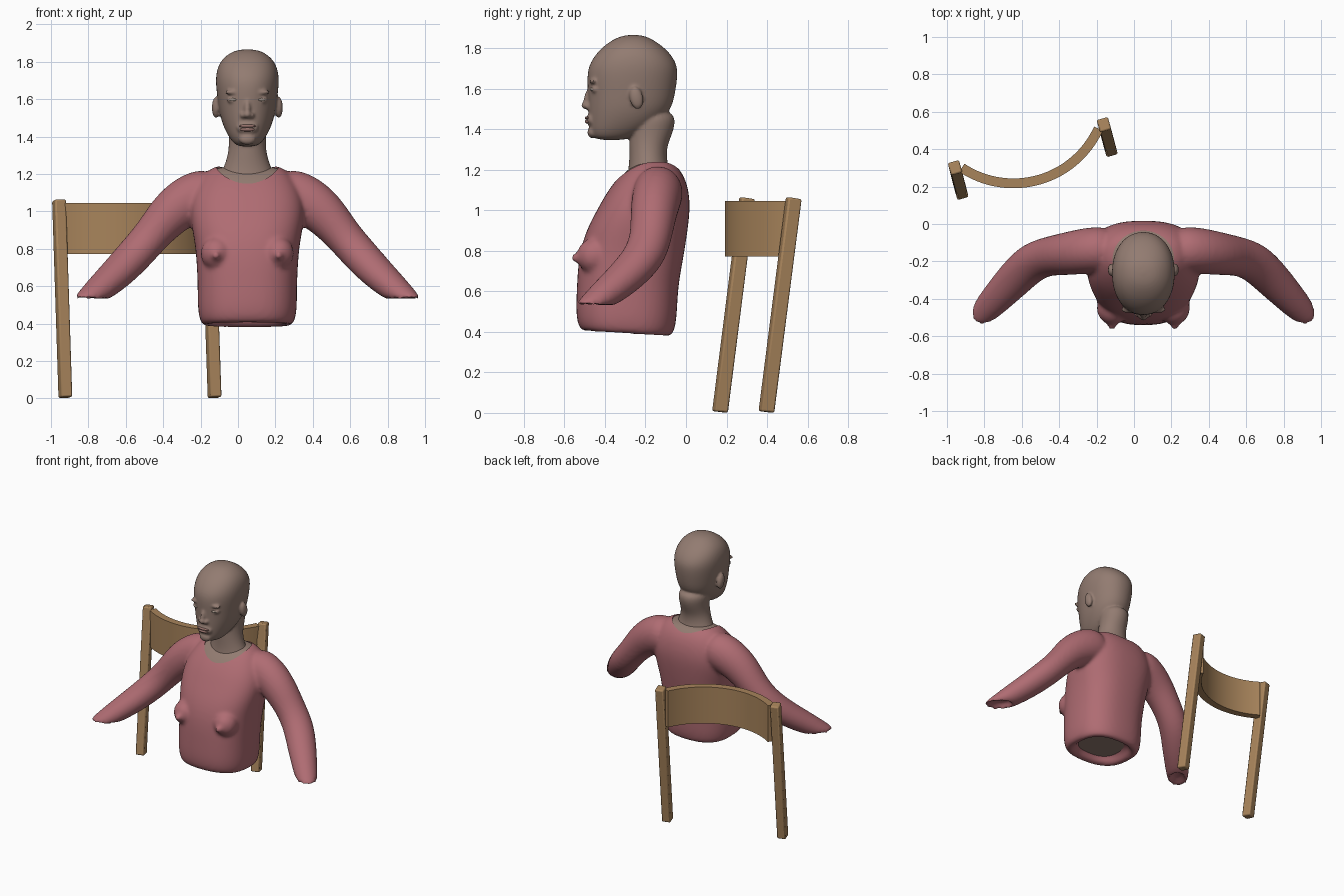
import bpy, bmesh, math
from mathutils import Vector, Matrix

if "Cube" in bpy.data.objects:
    bpy.data.objects.remove(bpy.data.objects["Cube"])

CX = 0.05  # middle plane of the figure
UP = Vector((0, 0, 1))


def material(name, rgb):
    m = bpy.data.materials.new(name)
    m.use_nodes = True
    m.diffuse_color = (*rgb, 1)
    bsdf = m.node_tree.nodes["Principled BSDF"]
    bsdf.inputs["Base Color"].default_value = (*rgb, 1)
    bsdf.inputs["Roughness"].default_value = 0.8
    return m


SKIN = material("brown skin", (0.29, 0.20, 0.165))
SHIRT = material("rose knit", (0.43, 0.15, 0.17))
WOOD = material("oak wood", (0.39, 0.23, 0.105))
LIP = material("lip pink", (0.30, 0.165, 0.145))
EYE = material("eye grey", (0.36, 0.29, 0.24))


def oval(c, u, v, power=2.0, count=28):
    """Closed superellipse ring spanned by the half axes u and v."""
    pts = []
    for i in range(count):
        a = math.tau * i / count
        ca, sa = math.cos(a), math.sin(a)
        pts.append(Vector(c) + u * math.copysign(abs(ca) ** (2 / power), ca)
                   + v * math.copysign(abs(sa) ** (2 / power), sa))
    return pts


def level(z, half, front, back, power=2.3, tilt=0.0):
    """Ring lying across the body at one height."""
    d = (back - front) / 2
    return oval((CX, (front + back) / 2, z), Vector((half, 0, 0)),
                Vector((0, d, tilt * d)), power)


def inner(ring, scale, shift):
    c = sum(ring, Vector()) / len(ring)
    return [c + (p - c) * scale + shift for p in ring]


def loft(bm, rings):
    rows = [[bm.verts.new(p) for p in r] for r in rings]
    n = len(rows[0])
    for a, b in zip(rows, rows[1:]):
        for i in range(n):
            bm.faces.new((a[i], a[(i + 1) % n], b[(i + 1) % n], b[i]))
    bm.faces.new(rows[0][::-1])
    bm.faces.new(rows[-1])


def blob(bm, c, r, tilt=0.0):
    m = (Matrix.Translation((CX + c[0], c[1], c[2])) @ Matrix.Rotation(tilt, 4, 'X')
         @ Matrix.Diagonal((*r, 1)))
    bmesh.ops.create_icosphere(bm, subdivisions=3, radius=1, matrix=m)


def pair(bm, c, r, tilt=0.0):
    for s in (-1, 1):
        blob(bm, (s * c[0], c[1], c[2]), r, tilt)


def finish(bm, name, mat, angle=50):
    bmesh.ops.recalc_face_normals(bm, faces=bm.faces)
    me = bpy.data.meshes.new(name)
    bm.to_mesh(me)
    bm.free()
    ob = bpy.data.objects.new(name, me)
    bpy.context.collection.objects.link(ob)
    me.materials.append(mat)
    smooth(ob, angle)
    return ob


def smooth(ob, angle=50):
    bpy.ops.object.select_all(action='DESELECT')
    ob.select_set(True)
    bpy.context.view_layer.objects.active = ob
    bpy.ops.object.shade_smooth_by_angle(angle=math.radians(angle))


def bake(ob, mat):
    ev = ob.evaluated_get(bpy.context.evaluated_depsgraph_get())
    me = bpy.data.meshes.new_from_object(ev)
    ob.modifiers.clear()
    ob.data = me
    me.materials.clear()
    me.materials.append(mat)
    smooth(ob)


def fuse(ob, voxel, passes, mat):
    """Melt overlapping volumes into one soft skin."""
    ob.modifiers.new("Round", 'SUBSURF').levels = 2
    r = ob.modifiers.new("Fuse", 'REMESH')
    r.mode, r.voxel_size = 'VOXEL', voxel
    s = ob.modifiers.new("Soften", 'SMOOTH')
    s.factor, s.iterations = 0.5, passes
    bake(ob, mat)


# Shirt: torso with a hollow hem
bm = bmesh.new()
hem = level(0.385, 0.24, -0.51, -0.07, 2.6, -0.07)
torso = [(0.43, 0.26, -0.535, -0.05), (0.5, 0.267, -0.545, -0.043),
         (0.62, 0.267, -0.54, -0.038), (0.72, 0.272, -0.535, -0.02),
         (0.82, 0.28, -0.52, -0.003), (0.92, 0.3, -0.485, 0.012),
         (1.02, 0.31, -0.43, 0.022), (1.1, 0.29, -0.385, 0.014),
         (1.17, 0.25, -0.33, -0.008), (1.22, 0.21, -0.275, -0.045),
         (1.25, 0.16, -0.22, -0.09)]
loft(bm, [inner(hem, 0.72, UP * 0.09), inner(hem, 0.76, UP * 0.01), hem]
     + [level(*t, power=2.5) for t in torso])
pair(bm, (0.165, -0.45, 0.775), (0.085, 0.09, 0.09))
pair(bm, (0.168, -0.535, 0.765), (0.025, 0.032, 0.025))

# Shirt: sleeves (centre, width, height, how far the section turns level)
sleeve = [((0.14, -0.13, 1.12), 0.12, 0.125, 0), ((0.29, -0.14, 1.08), 0.125, 0.14, 0),
          ((0.41, -0.16, 0.995), 0.115, 0.122, 0), ((0.50, -0.17, 0.885), 0.105, 0.1, 0),
          ((0.595, -0.20, 0.775), 0.108, 0.098, 0), ((0.69, -0.295, 0.675), 0.1, 0.088, 0),
          ((0.765, -0.375, 0.605), 0.088, 0.082, 0.3), ((0.84, -0.455, 0.53), 0.075, 0.12, 1)]
for s in (-1, 1):
    mids = [Vector((CX + s * c[0], c[1], c[2])) for c, *_ in sleeve]
    rings = []
    for i, (_, w, h, turn) in enumerate(sleeve):
        t = (mids[min(i + 1, len(mids) - 1)] - mids[max(i - 1, 0)]).normalized()
        u = t.cross(UP).normalized()
        n = t.lerp(-UP, turn).normalized()
        rings.append(oval(mids[i], u * w, u.cross(n) * h))
    cuff = rings[-1]
    back = (mids[-2] - mids[-1]) * 0.5
    rings += [inner(cuff, 0.72, Vector()), inner(cuff, 0.55, back)]
    loft(bm, rings)
shirt = finish(bm, "shirt", SHIRT)
fuse(shirt, 0.013, 6, SHIRT)

# Round neckline: split the cloth from the skin under the collar
bm = bmesh.new()
loft(bm, [oval((CX, -0.19, z), Vector((0.165, 0, 0)), Vector((0, 0.155, 0)), 2, 48)
          for z in (1.0, 1.5)])
cutter = finish(bm, "neckline_cutter", SKIN)
cutter.hide_render = True
chest = shirt.copy()
chest.data = shirt.data.copy()
chest.name = "upper_chest"
bpy.context.collection.objects.link(chest)
for ob, op, mat in ((shirt, 'DIFFERENCE', SHIRT), (chest, 'INTERSECT', SKIN)):
    b = ob.modifiers.new("Neckline", 'BOOLEAN')
    b.operation, b.object, b.solver = op, cutter, 'EXACT'
    bake(ob, mat)
chest.location.z = -0.008
bpy.data.objects.remove(cutter)

# Skin seen inside the hem
bm = bmesh.new()
loft(bm, [level(z, 0.19, -0.46, -0.12, 2.5) for z in (0.445, 0.46)])
finish(bm, "waist_skin", SKIN)

# Head and neck
bm = bmesh.new()
head = [(1.345, 0.05, -0.44, -0.30), (1.375, 0.085, -0.475, -0.22),
        (1.43, 0.118, -0.48, -0.13), (1.5, 0.145, -0.483, -0.07),
        (1.58, 0.157, -0.485, -0.052), (1.66, 0.168, -0.49, -0.04),
        (1.72, 0.17, -0.48, -0.042), (1.78, 0.158, -0.44, -0.08),
        (1.83, 0.122, -0.385, -0.14), (1.868, 0.055, -0.31, -0.21)]
loft(bm, [level(*h, power=2.15) for h in head])
neck = [(1.13, 0.16, -0.3, -0.06), (1.2, 0.145, -0.285, -0.08), (1.25, 0.12, -0.28, -0.095),
        (1.32, 0.1, -0.28, -0.095), (1.4, 0.098, -0.28, -0.055), (1.5, 0.11, -0.28, -0.048)]
loft(bm, [level(*k, power=2) for k in neck])
blob(bm, (0, -0.482, 1.555), (0.018, 0.022, 0.06), -0.25)   # nose bridge
blob(bm, (0, -0.492, 1.518), (0.022, 0.026, 0.02))          # nose tip
pair(bm, (0.022, -0.482, 1.513), (0.017, 0.02, 0.015))      # nostrils
blob(bm, (0, -0.468, 1.448), (0.06, 0.024, 0.035))          # mouth area
blob(bm, (0, -0.462, 1.385), (0.045, 0.025, 0.03))          # chin
pair(bm, (0.072, -0.457, 1.637), (0.05, 0.02, 0.014))       # brows
pair(bm, (0.07, -0.447, 1.597), (0.04, 0.022, 0.022))       # eyelids
pair(bm, (0.168, -0.245, 1.555), (0.022, 0.034, 0.058), 0.2)  # ears
fuse(finish(bm, "head", SKIN), 0.008, 4, SKIN)

bm = bmesh.new()
pair(bm, (0.072, -0.452, 1.597), (0.028, 0.022, 0.011))
finish(bm, "eyes", EYE)

bm = bmesh.new()
blob(bm, (0, -0.484, 1.456), (0.046, 0.016, 0.009))
blob(bm, (0, -0.482, 1.438), (0.04, 0.017, 0.011))
finish(bm, "lips", LIP)

# Chair: frame axes turned about the vertical
along = Vector((0.961, 0.276, 0))
out = Vector((0.276, -0.961, 0))

# Chair posts, leaning back
posts = {"right_post": ((-0.923, 0.168), (-0.957, 0.302)),
         "left_post": ((-0.125, 0.397), (-0.161, 0.532))}
for name, (foot, top) in posts.items():
    bm = bmesh.new()
    rings = []
    for (x, y), z, lean in ((foot, 0.005, 0.1), (top, 1.06, 0.13)):
        c = Vector((x, y, z))
        rings.append([c + along * a * 0.031 + out * b * 0.034 + UP * b * lean * 0.04
                      for a, b in ((-1, -1), (1, -1), (1, 1), (-1, 1))])
    loft(bm, rings)
    ob = finish(bm, name, WOOD, 35)
    bev = ob.modifiers.new("Edges", 'BEVEL')
    bev.width, bev.segments = 0.009, 2

# Curved backrest
bm = bmesh.new()
radius, half = 0.5, math.radians(49.5)
centre = Vector((-0.555, 0.405, 0)) - out * 0.325
sections = []
for i in range(33):
    a = half * (i / 16 - 1)
    d = along * math.sin(a) + out * math.cos(a)
    sections.append([centre + d * (radius + r) + UP * z
                     for r, z in ((-0.026, 0.772), (0.026, 0.772),
                                  (0.026, 1.045), (-0.026, 1.045))])
loft(bm, sections)
rest = finish(bm, "backrest", WOOD, 35)
